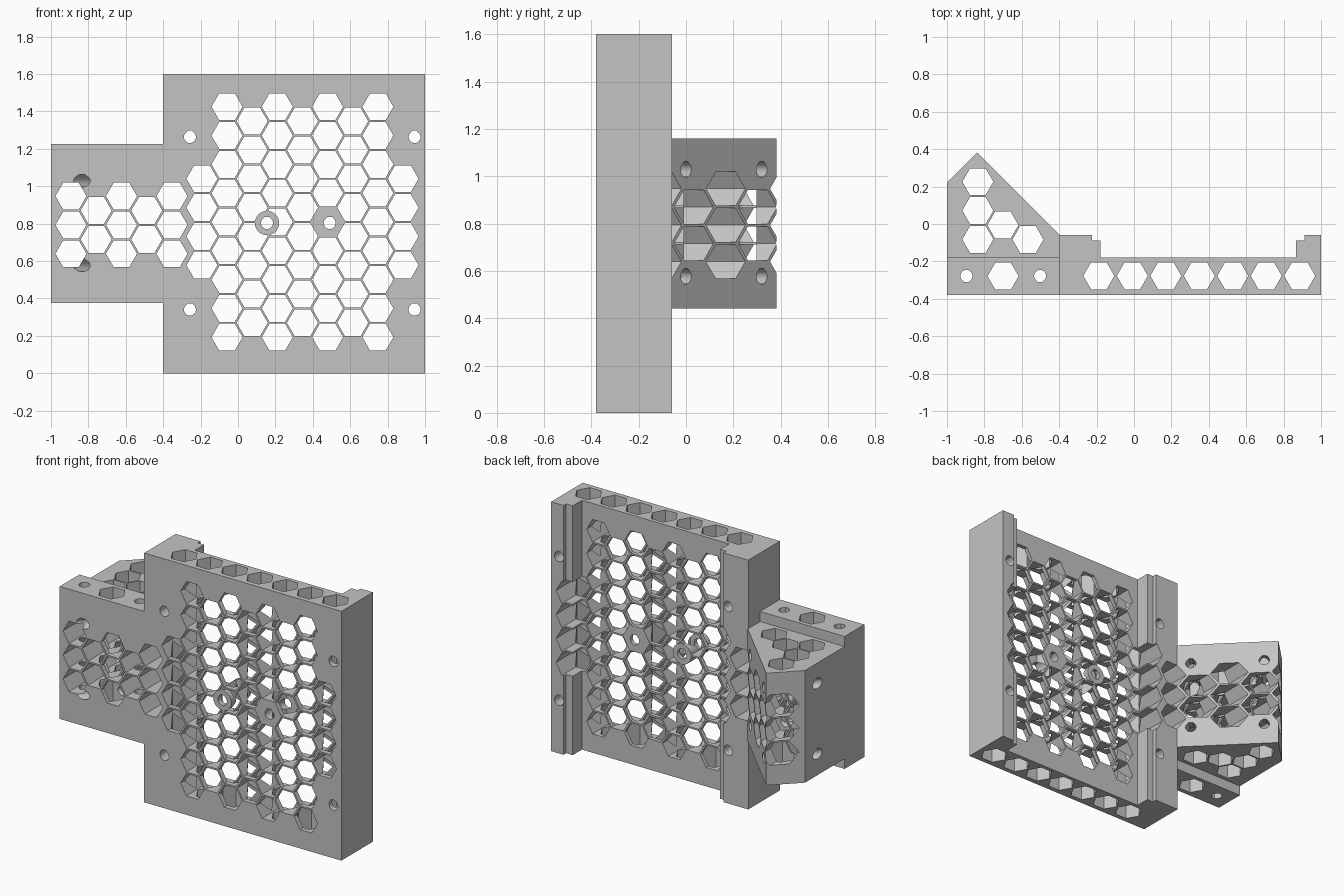
import bpy, bmesh, math
from mathutils import Vector

cube = bpy.data.objects.get("Cube")
if cube:
    bpy.data.objects.remove(cube, do_unlink=True)

grey = bpy.data.materials.new("plain grey")
grey.diffuse_color = (0.55, 0.55, 0.55, 1)
grey.use_nodes = True
grey.node_tree.nodes["Principled BSDF"].inputs["Base Color"].default_value = (0.55, 0.55, 0.55, 1)

HEX_R = 0.083
PITCH = 0.154
COLUMN = 0.134
HOLE_R = 0.032

# Drawing frames: two profile axes and the extrusion axis
X, Y, Z = Vector((1, 0, 0)), Vector((0, 1, 0)), Vector((0, 0, 1))
ALONG_Y = (X, Z, Y)
ALONG_Z = (X, Y, Z)
ALONG_Z_FLIPPED = (X, -Y, Z)
ALONG_DIAGONAL = ((X - Y).normalized(), Z, (X + Y).normalized())


def prisms(name, profiles, frame, low, high):
    """Extrude every profile from low to high along the frame's third axis."""
    u, v, w = frame
    bm = bmesh.new()
    for points in profiles:
        rings = [[bm.verts.new(u * a + v * b + w * h) for a, b in points] for h in (low, high)]
        for ring in rings:
            bm.faces.new(ring)
        for i in range(len(points)):
            j = (i + 1) % len(points)
            bm.faces.new((rings[0][i], rings[0][j], rings[1][j], rings[1][i]))
    bmesh.ops.recalc_face_normals(bm, faces=bm.faces)
    mesh = bpy.data.meshes.new(name)
    bm.to_mesh(mesh)
    bm.free()
    mesh.materials.append(grey)
    obj = bpy.data.objects.new(name, mesh)
    bpy.context.collection.objects.link(obj)
    return obj


def combine(target, tool, operation):
    """Apply a boolean and throw the tool away."""
    mod = target.modifiers.new("cut", 'BOOLEAN')
    mod.operation, mod.solver, mod.object = operation, 'EXACT', tool
    bpy.context.view_layer.objects.active = target
    bpy.ops.object.modifier_apply(modifier=mod.name)
    bpy.data.objects.remove(tool, do_unlink=True)


def polygon(a, b, radius, sides):
    steps = [2 * math.pi * i / sides for i in range(sides)]
    return [(a + radius * math.cos(t), b + radius * math.sin(t)) for t in steps]


def hexagon(a, b):
    return polygon(a, b, HEX_R, 6)


def teardrop(a, b, r=HOLE_R):
    """Round hole with a narrowing, cut-off top."""
    arc = [math.radians(-225 + 15 * i) for i in range(19)]
    points = [(a + r * math.cos(t), b + r * math.sin(t)) for t in arc]
    return points + [(a + 0.36 * r, b + 1.05 * r), (a - 0.36 * r, b + 1.05 * r)]


def stack(a, centre, count):
    return [hexagon(a, centre + (i - (count - 1) / 2) * PITCH) for i in range(count)]


# Main plate with a stepped rail on each side
bracket = prisms("honeycomb_bracket", [[
    (-0.4, -0.38), (1, -0.38), (1, -0.06), (0.912, -0.06), (0.912, -0.087), (0.865, -0.087),
    (0.865, -0.18), (-0.18, -0.18), (-0.18, -0.087), (-0.225, -0.087), (-0.225, -0.06),
    (-0.4, -0.06)]], ALONG_Z, 0, 1.6)

# Side arm and the wedge behind it
arm = prisms("arm", [[(-1, -0.38), (-0.35, -0.38), (-0.35, -0.18), (-1, -0.18)]],
             ALONG_Z, 0.375, 1.225)
wedge = prisms("wedge", [[(-1, -0.28), (-0.38, -0.28), (-0.38, -0.075), (-0.837, 0.382),
                          (-1, 0.222)]], ALONG_Z, 0.44, 1.16)
combine(bracket, arm, 'UNION')
combine(bracket, wedge, 'UNION')

# Honeycomb through the front, leaving one filled cell and one ring
cells = []
for k, count in enumerate((4, 9, 8, 9, 8, 9, 8, 9, 4)):
    column = stack(-0.193 + k * 0.1344, 0.809, count)
    if k == 5:
        del column[4]
    cells += column
for k, count in enumerate((3, 2, 3, 2, 3)):
    cells += stack(-0.893 + k * 0.135, 0.793, count)
honeycomb = prisms("honeycomb_cutter", cells, ALONG_Y, -0.6, 0.6)
ring = prisms("ring_keeper", [polygon(0.155, 0.803, 0.065, 32)], ALONG_Y, -0.7, 0.7)
combine(honeycomb, ring, 'DIFFERENCE')
combine(bracket, honeycomb, 'DIFFERENCE')

# Upright hexagon shafts in the plate, arm and wedge
shafts = [hexagon(-0.188 + i * 0.179, -0.277) for i in range(7)]
shafts.append(hexagon(-0.7, -0.279))
shafts += stack(-0.835, 0.072, 3)
shafts += [hexagon(-0.835 + COLUMN, -0.006), hexagon(-0.835 + 2 * COLUMN, -0.083)]
combine(bracket, prisms("shaft_cutter", shafts, ALONG_Z, -0.2, 1.8), 'DIFFERENCE')

# Screw holes: front to back, upright in the arm, and diagonal through the wedge
front_holes = [teardrop(x, z) for x in (-0.257, 0.944) for z in (0.34, 1.263)]
front_holes += [teardrop(x, 0.803) for x in (0.155, 0.49)]
combine(bracket, prisms("front_hole_cutter", front_holes, ALONG_Y, -0.6, 0.1), 'DIFFERENCE')

arm_holes = [teardrop(x, 0.277) for x in (-0.896, -0.502)]
combine(bracket, prisms("arm_hole_cutter", arm_holes, ALONG_Z_FLIPPED, 0.2, 1.4), 'DIFFERENCE')

side = ALONG_DIAGONAL[0]
wedge_holes = [teardrop(side.dot(Vector((x, y, 0))), z)
               for x, y in ((-0.455, 0), (-0.775, 0.32)) for z in (0.576, 1.028)]
combine(bracket, prisms("wedge_hole_cutter", wedge_holes, ALONG_DIAGONAL, -1.2, 0), 'DIFFERENCE')

# One colour throughout, flat faces
bracket.data.materials.clear()
bracket.data.materials.append(grey)
for face in bracket.data.polygons:
    face.material_index = 0
    face.use_smooth = False
